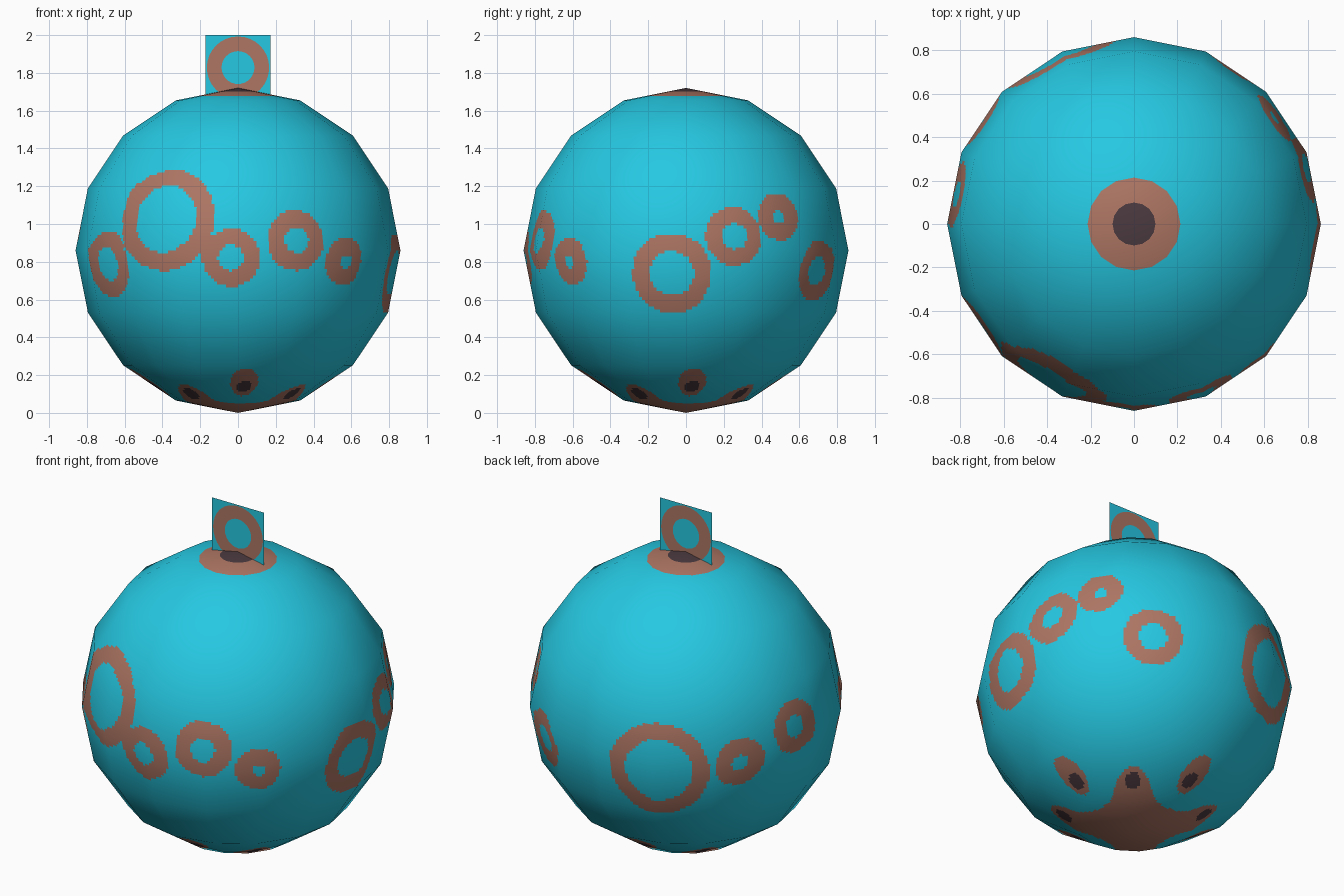
import bpy, bmesh, math
from mathutils import Vector

if "Cube" in bpy.data.objects:
    bpy.data.objects.remove(bpy.data.objects["Cube"])

R = 0.86                      # ball radius, resting on z = 0
SIDES, BANDS, CUT = 16, 8, 20  # low-poly facets, and paint cells per facet edge


def material(name, rgb):
    m = bpy.data.materials.new(name)
    m.diffuse_color = (*rgb, 1)
    m.use_nodes = True
    m.node_tree.nodes["Principled BSDF"].inputs["Base Color"].default_value = m.diffuse_color
    return m


MATS = [material("teal", (0.019, 0.58, 0.76)),
        material("copper brown", (0.42, 0.18, 0.125)),
        material("dark brown", (0.07, 0.042, 0.05))]
TEAL, BROWN, DARK = range(3)

# Painted rings: centre relative to the ball centre, outer radius, inner radius
RINGS = [(Vector(c).normalized() * R, ro, ri) for c, ro, ri in [
    ((-0.40, -0.74, 0.172), 0.285, 0.185),
    ((-0.04, -0.858, -0.04), 0.158, 0.07),
    ((0.32, -0.80, 0.056), 0.165, 0.07),
    ((0.58, -0.633, -0.06), 0.13, 0.035),
    ((0.845, -0.077, -0.125), 0.218, 0.122),
    ((0.815, 0.262, 0.078), 0.16, 0.07),
    ((0.67, 0.505, 0.182), 0.13, 0.035),
    ((0.46, 0.715, -0.112), 0.165, 0.08),
    ((-0.356, 0.78, -0.075), 0.287, 0.193),
    ((-0.708, 0.487, -0.04), 0.147, 0.05),
    ((-0.845, 0.142, 0.089), 0.155, 0.065),
    ((-0.71, -0.48, -0.075), 0.185, 0.093)]]


def paint(p):
    """Colour of the ball at point p (relative to its centre)."""
    r = math.hypot(p.x, p.y)
    # top cap
    if p.z > 0.7:
        return DARK if r < 0.1 else BROWN if r < 0.213 else TEAL
    # underside: four-armed star and four separate ovals, turned 4 degrees
    if p.z < -0.5:
        a = math.atan2(p.y, p.x) - math.radians(4)
        quarter = math.pi / 2
        ax = a - quarter * round(a / quarter)                    # from nearest axis
        dg = (a % quarter) - quarter / 2                         # from nearest diagonal
        if math.hypot(r * math.cos(ax) - 0.435, r * math.sin(ax)) < 0.042:
            return DARK
        if math.hypot(r * math.cos(dg) - 0.378, r * math.sin(dg)) < 0.042:
            return DARK
        if math.hypot((r * math.cos(ax) - 0.47) / 0.11, r * math.sin(ax) / 0.073) < 1:
            return BROWN
        return BROWN if r < 0.25 + 0.2 * math.cos(2 * dg) ** 4 else TEAL
    # rings around the middle
    q = p.normalized() * R
    for c, ro, ri in RINGS:
        if ri < (q - c).length < ro:
            return BROWN
    return TEAL


def finish(bm, name, z):
    me = bpy.data.meshes.new(name)
    bm.to_mesh(me)
    bm.free()
    for m in MATS:
        me.materials.append(m)
    ob = bpy.data.objects.new(name, me)
    ob.location.z = z
    bpy.context.collection.objects.link(ob)
    return ob


# Ball: flat facets, each cut into a fine grid so the paint can follow its rules
def corner(i, j):
    t, a = math.pi * j / BANDS, 2 * math.pi * i / SIDES
    return Vector((math.sin(t) * math.cos(a), math.sin(t) * math.sin(a), math.cos(t))) * R


def facet_point(i, j):
    (ci, fi), (cj, fj) = divmod(i, CUT), divmod(j, CUT)
    fi, fj = fi / CUT, fj / CUT
    cj2 = min(cj + 1, BANDS)
    upper = corner(ci, cj).lerp(corner(ci + 1, cj), fi)
    lower = corner(ci, cj2).lerp(corner(ci + 1, cj2), fi)
    return upper.lerp(lower, fj)


bm = bmesh.new()
NI, NJ = SIDES * CUT, BANDS * CUT
top = bm.verts.new((0, 0, R))
bottom = bm.verts.new((0, 0, -R))
rows = [[top] * NI]
rows += [[bm.verts.new(facet_point(i, j)) for i in range(NI)] for j in range(1, NJ)]
rows.append([bottom] * NI)
for j in range(NJ):
    for i in range(NI):
        k = (i + 1) % NI
        loop = [rows[j][i], rows[j + 1][i], rows[j + 1][k], rows[j][k]]
        f = bm.faces.new(list(dict.fromkeys(loop)))
        f.smooth = True
        f.material_index = paint(f.calc_center_median())
ball = finish(bm, "ornament_ball", R)
# round shading over the flat facets
ball.data.normals_split_custom_set_from_vertices(
    [v.co.normalized() for v in ball.data.vertices])

# Hanger tag: thin upright square with a painted ring
HALF, N = 0.172, 32
bm = bmesh.new()


def outline(radius):
    pts = []
    for i in range(N):
        a = 2 * math.pi * (i + 0.0) / N
        c, s = math.cos(a), math.sin(a)
        d = radius if radius else HALF / max(abs(c), abs(s))   # None gives the square
        pts.append(bm.verts.new((d * c, 0, d * s)))
    return pts


loops = [outline(0.087), outline(0.165), outline(None)]
bm.faces.new(loops[0]).material_index = TEAL
for inner, outer, col in ((loops[0], loops[1], BROWN), (loops[1], loops[2], TEAL)):
    for i in range(N):
        k = (i + 1) % N
        bm.faces.new((inner[i], outer[i], outer[k], inner[k])).material_index = col
bmesh.ops.recalc_face_normals(bm, faces=bm.faces)
finish(bm, "hanger_tag", 2 - HALF)
